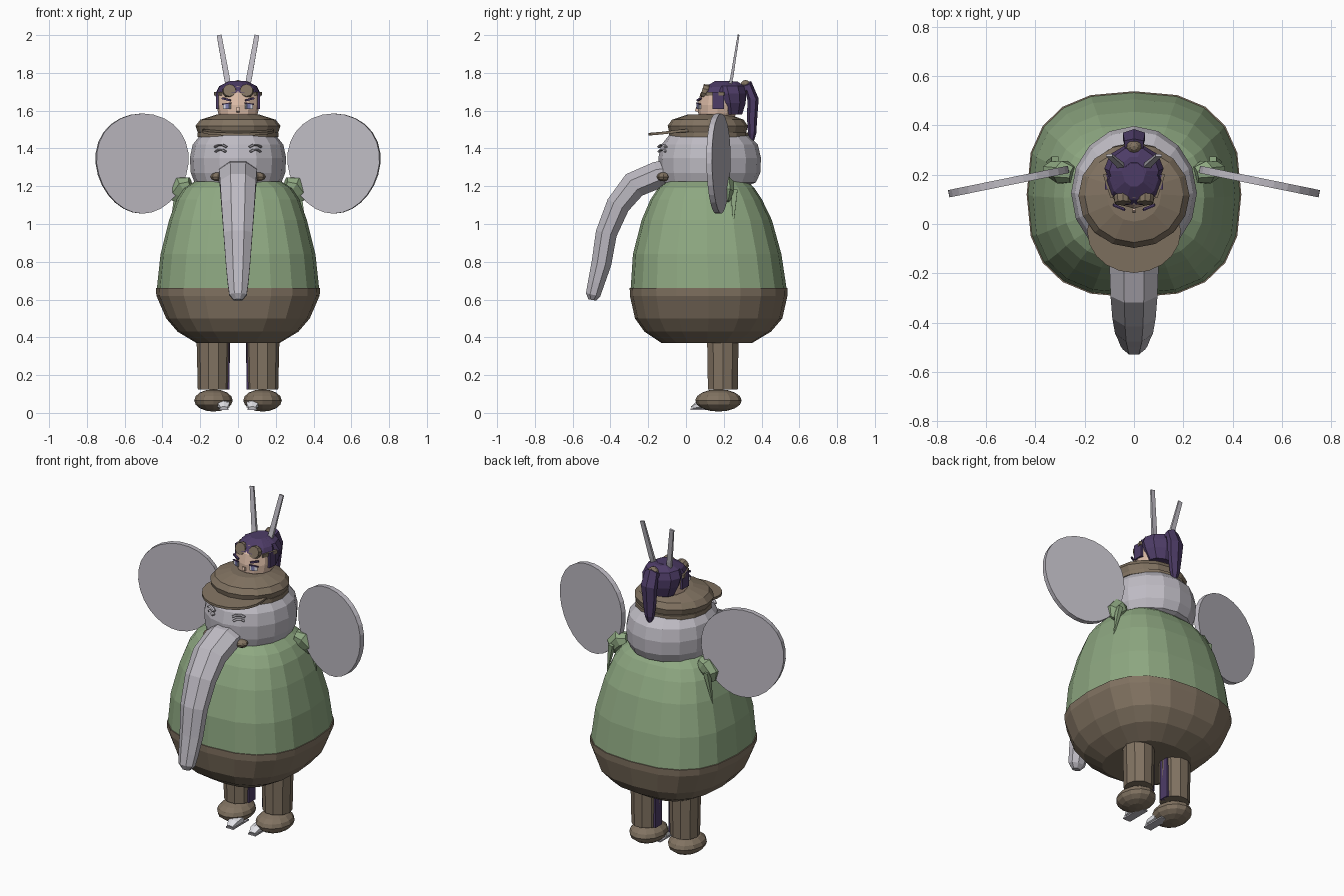
import bpy, bmesh, math
from mathutils import Vector, Matrix

if "Cube" in bpy.data.objects:
    bpy.data.objects.remove(bpy.data.objects["Cube"])


def material(name, r, g, b):
    m = bpy.data.materials.new(name)
    m.use_nodes = True
    m.diffuse_color = (r, g, b, 1)
    m.node_tree.nodes["Principled BSDF"].inputs["Base Color"].default_value = (r, g, b, 1)
    return m


GREY = material("soft grey", .52, .50, .55)
GREEN = material("sage green", .27, .39, .22)
BROWN = material("dusty brown", .22, .17, .12)
PURPLE = material("hair purple", .075, .045, .135)
SKIN = material("skin", .74, .52, .40)
WHITE = material("eye white", .78, .78, .82)
BLUE = material("iris lilac", .22, .22, .45)


def finish(name, bm, *mats):
    bmesh.ops.recalc_face_normals(bm, faces=bm.faces)
    mesh = bpy.data.meshes.new(name)
    bm.to_mesh(mesh)
    bm.free()
    for m in mats:
        mesh.materials.append(m)
    ob = bpy.data.objects.new(name, mesh)
    bpy.context.collection.objects.link(ob)
    return ob


def skin_rings(name, rings, mat):
    """Bridge equal-length rings of points and cap both ends."""
    bm = bmesh.new()
    loops = [[bm.verts.new(p) for p in ring] for ring in rings]
    n = len(loops[0])
    for a, b in zip(loops, loops[1:]):
        for i in range(n):
            j = (i + 1) % n
            bm.faces.new((a[i], a[j], b[j], b[i]))
    bm.faces.new(loops[0])
    bm.faces.new(loops[-1])
    return finish(name, bm, mat)


def oval(n, rx, ry, power=2, turn=0):
    pts = []
    for i in range(n):
        a = math.tau * (i + turn) / n
        c, s = math.cos(a), math.sin(a)
        pts.append((rx * math.copysign(abs(c) ** (2 / power), c),
                    ry * math.copysign(abs(s) ** (2 / power), s)))
    return pts


def lathe(name, x, profile, mat, n=16, power=2, turn=0):
    """Profile rows: height, half width, half depth, centre y."""
    return skin_rings(name, [[(x + u, cy + v, z) for u, v in oval(n, rx, ry, power, turn)]
                             for z, rx, ry, cy in profile], mat)


def tube(name, path, mat, n=8, side=Vector((1, 0, 0))):
    """Path rows: point, radius along side, radius across."""
    pts = [Vector(p) for p, _, _ in path]
    rings = []
    for i, (_, rx, ry) in enumerate(path):
        d = (pts[min(i + 1, len(pts) - 1)] - pts[max(i - 1, 0)]).normalized()
        u = (side - d * side.dot(d)).normalized()
        v = d.cross(u)
        rings.append([pts[i] + u * a + v * b for a, b in oval(n, rx, ry, turn=.5)])
    return skin_rings(name, rings, mat)


def ball(name, loc, size, mat, u=12, v=8):
    bm = bmesh.new()
    bmesh.ops.create_uvsphere(bm, u_segments=u, v_segments=v, radius=1,
                              matrix=Matrix.Translation(loc) @ Matrix.Diagonal((*size, 1)))
    return finish(name, bm, mat)


def box(name, loc, size, mat, tilt=(0, 0, 0)):
    rot = Matrix.Identity(4)
    for angle, axis in zip(tilt, "XYZ"):
        rot = Matrix.Rotation(math.radians(angle), 4, axis) @ rot
    bm = bmesh.new()
    bmesh.ops.create_cube(bm, size=1,
                          matrix=Matrix.Translation(loc) @ rot @ Matrix.Diagonal((*size, 1)))
    return finish(name, bm, mat)


# Big body: trousers below, shirt above
lathe("trousers", 0, [(.37, .22, .24, .11), (.43, .32, .335, .115), (.5, .38, .39, .12),
                      (.62, .432, .417, .12), (.66, .435, .418, .12)], BROWN, 20, 2.6)
lathe("shirt", 0, [(.655, .43, .413, .12), (.84, .41, .393, .112), (1.02, .365, .345, .11),
                   (1.13, .325, .295, .107), (1.19, .285, .255, .107),
                   (1.225, .23, .215, .11)], GREEN, 20, 2.6)

# Round head, cap and peak
lathe("head", 0, [(1.2, .19, .2, .12), (1.22, .23, .25, .12), (1.27, .25, .268, .125),
                  (1.35, .255, .272, .125), (1.42, .24, .255, .125),
                  (1.47, .2, .21, .12), (1.5, .15, .16, .12)], GREY)
lathe("cap", 0, [(1.463, .2, .19, .12), (1.49, .215, .205, .115), (1.52, .225, .212, .115),
                 (1.552, .2, .19, .115), (1.58, .11, .11, .12)], BROWN)
lathe("cap_band", 0, [(1.46, .215, .21, .12), (1.485, .215, .21, .12)], BROWN)
peak = [(math.cos(a) * .19, -.03 - math.sin(a) * .168)
        for a in [math.pi * i / 10 for i in range(11)]] + [(-.17, .08), (.17, .08)]
skin_rings("cap_peak", [[(x, y, 1.498 + h + min(y, 0) * .15 - x * x * .2) for x, y in peak]
                        for h in (0, .014)], BROWN)

# Trunk curving forward and down
tube("trunk", [((0, -.06, 1.27), .105, .075), ((0, -.15, 1.26), .108, .077),
               ((0, -.275, 1.207), .103, .077), ((0, -.36, 1.1), .095, .068),
               ((0, -.422, .95), .083, .061), ((0, -.448, .79), .07, .057),
               ((0, -.475, .69), .06, .048), ((0, -.492, .625), .05, .042),
               ((0, -.497, .598), .026, .022)], GREY)

for side, s in (("left", 1), ("right", -1)):
    # Flat egg-shaped ears, swept slightly forward
    egg = []
    for i in range(28):
        a = math.tau * i / 28
        h = math.sin(a)
        egg.append((.248 * math.cos(a) * (1 + .1 * h), .265 * h))
    yaw = math.radians(-11.5)
    rings = [[(s * (.508 + u * math.cos(yaw) - d * math.sin(yaw)),
               .172 + u * math.sin(yaw) + d * math.cos(yaw), 1.32 + w) for u, w in egg]
             for d in (-.015, .015)]
    skin_rings(side + "_ear", rings, GREY)

    # Short empty sleeves
    tube(side + "_sleeve_cap", [((s * .25, .2, 1.21), .035, .04), ((s * .29, .21, 1.2), .05, .06),
                                ((s * .325, .22, 1.16), .035, .055),
                                ((s * .335, .22, 1.12), .01, .02)], GREEN, 8, Vector((0, 1, 0)))
    tube(side + "_sleeve_tip", [((s * .32, .255, 1.18), .025, .02),
                                ((s * .355, .25, 1.0), .003, .003)], GREEN, 4, Vector((0, 1, 0)))

    # Sleepy eye folds and moustache tufts
    for h, w in ((1.42, .06), (1.395, .05)):
        tube(side + "_eye_fold", [((s * (.092 + k * w / 2), -.125 + .018 * k, h - .012 * k * k), .006, .012)
                                  for k in (-1, -.4, .4, 1)], GREY, 6, Vector((0, 0, 1)))
    ball(side + "_moustache", (s * .105, -.12, 1.25), (.042, .035, .024), BROWN, 8, 6)

    # Legs and rounded feet
    lathe(side + "_leg", s * .13, [(.125, .083, .083, .195), (.42, .09, .088, .195)], BROWN, 10)
    ball(side + "_foot", (s * .13, .172, .066), (.102, .123, .059), BROWN)
    box(side + "_inner_leg", (s * .06, .2, .26), (.032, .06, .27), PURPLE)
    tube(side + "_toe", [((s * .08, .12, .045), .04, .03), ((s * .075, .06, .04), .034, .022),
                         ((s * .075, .03, .027), .022, .008)], WHITE, 6)
    box(side + "_shoe_sole", (s * .075, .1, .019), (.05, .15, .008), GREY)

    # Tall upright ears of the rider
    tube(side + "_tall_ear", [((s * .045, .225, 1.7), .019, .01), ((s * .06, .243, 1.78), .021, .011),
                              ((s * .1, .278, 2.0), .018, .007)], GREY, 4)

    # Rider face details and goggles
    box(side + "_eye_white", (s * .058, .068, 1.622), (.044, .008, .026), WHITE, (0, 0, s * 22))
    box(side + "_iris", (s * .055, .063, 1.622), (.02, .008, .026), BLUE, (0, 0, s * 22))
    box(side + "_lash", (s * .06, .066, 1.637), (.052, .009, .006), PURPLE, (0, s * 8, s * 22))
    box(side + "_brow", (s * .062, .07, 1.66), (.05, .009, .01), PURPLE, (0, s * -14, s * 22))
    tube(side + "_goggle", [((s * .045, .135, 1.69), .03, .03), ((s * .045, .105, 1.702), .038, .038),
                            ((s * .045, .085, 1.708), .034, .034)], BROWN, 10)
    box(side + "_goggle_strap", (s * .105, .155, 1.69), (.012, .1, .02), BROWN, (0, 0, s * -18))
    box(side + "_side_lock", (s * .108, .17, 1.655), (.018, .06, .09), PURPLE)

# Rider head, hair and ponytail
lathe("rider_head", 0, [(1.55, .085, .085, .165), (1.585, .105, .1, .165), (1.63, .113, .107, .17),
                        (1.69, .112, .1, .175), (1.73, .08, .075, .18)], SKIN, 12)
box("nose", (0, .06, 1.605), (.014, .02, .022), SKIN, (-20, 0, 0))
lathe("hair", 0, [(1.58, .085, .06, .24), (1.64, .112, .085, .235), (1.69, .12, .098, .225),
                  (1.73, .1, .1, .215), (1.755, .05, .06, .215)], PURPLE, 10)
lathe("fringe", 0, [(1.695, .113, .1, .175), (1.725, .1, .09, .185),
                    (1.756, .045, .05, .2)], PURPLE, 10)
ball("hair_tie", (0, .315, 1.725), (.033, .03, .038), BROWN, 10, 6)
tube("ponytail", [((0, .27, 1.7), .04, .03), ((0, .33, 1.725), .045, .035),
                  ((0, .355, 1.66), .052, .03), ((0, .35, 1.56), .042, .027),
                  ((0, .35, 1.48), .03, .022), ((0, .345, 1.425), .01, .01)], PURPLE, 6)
